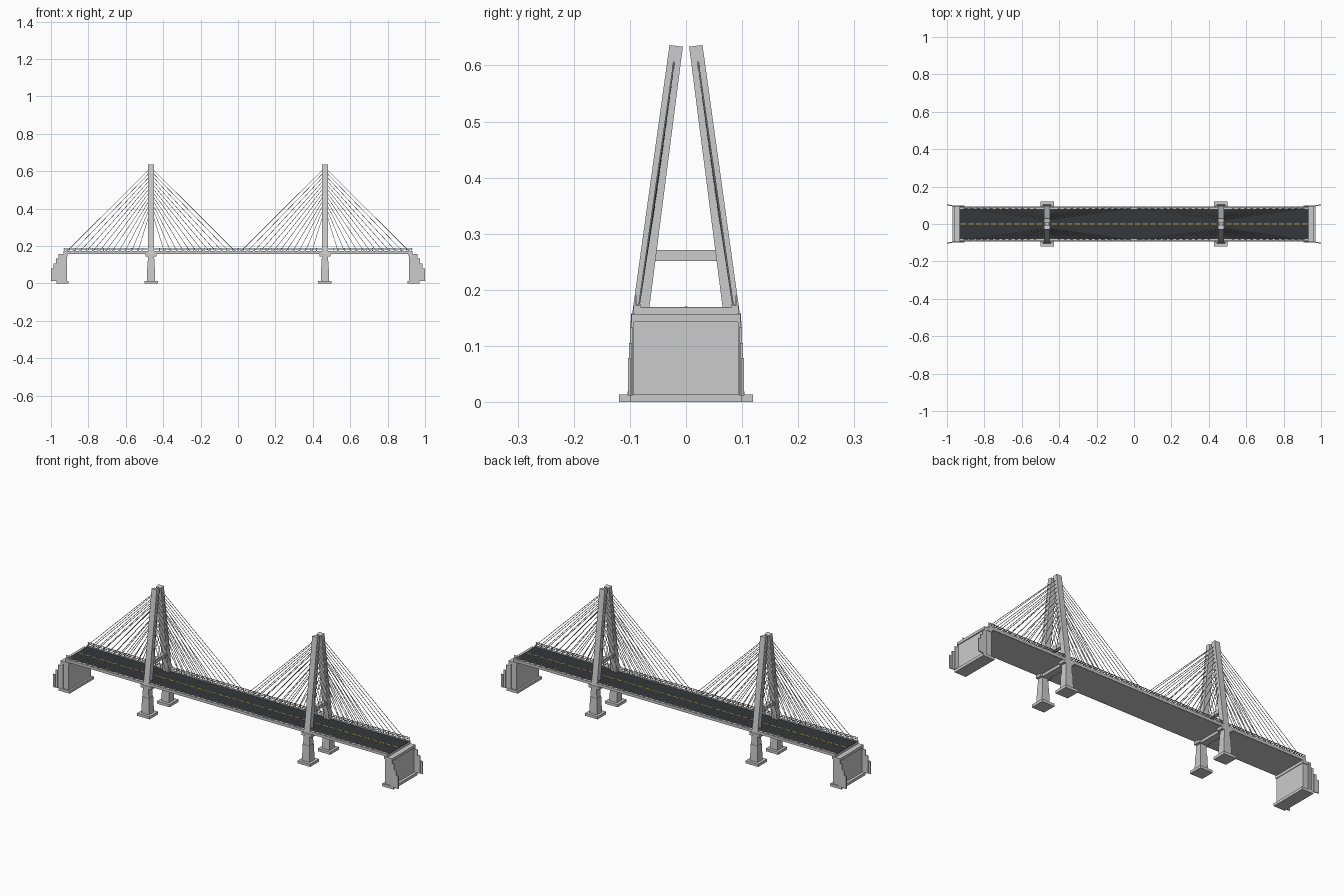
import bpy, bmesh, math
from mathutils import Vector

if "Cube" in bpy.data.objects:
    bpy.data.objects.remove(bpy.data.objects["Cube"])


def material(name, rgb):
    m = bpy.data.materials.new(name)
    m.diffuse_color = (*rgb, 1)
    m.use_nodes = True
    m.node_tree.nodes["Principled BSDF"].inputs["Base Color"].default_value = m.diffuse_color
    return m


def finish(name, bm, mat=None):
    bmesh.ops.recalc_face_normals(bm, faces=bm.faces)
    me = bpy.data.meshes.new(name)
    bm.to_mesh(me)
    bm.free()
    ob = bpy.data.objects.new(name, me)
    bpy.context.collection.objects.link(ob)
    if mat:
        me.materials.append(mat)
    return ob


# Tapered bar from p to q; 4 sides = box, more = round
def bar(bm, p, q, s0, s1=None, sides=4):
    p, q = Vector(p), Vector(q)
    s1 = s1 or s0
    axis = (q - p).normalized()
    ref = Vector((1, 0, 0)) if abs(axis.x) < 0.95 else Vector((0, 1, 0))
    v = axis.cross(ref).normalized()
    u = v.cross(axis)
    k = math.sqrt(0.5) if sides == 4 else 0.5
    rings = []
    for c, s in ((p, s0), (q, s1)):
        ring = []
        for i in range(sides):
            a = 2 * math.pi * (i + 0.5) / sides
            ring.append(bm.verts.new(c + u * s[0] * k * math.cos(a) + v * s[1] * k * math.sin(a)))
        rings.append(ring)
    bm.faces.new(rings[0])
    bm.faces.new(rings[1])
    for i in range(sides):
        j = (i + 1) % sides
        bm.faces.new((rings[0][i], rings[0][j], rings[1][j], rings[1][i]))


# Axis-aligned box given by its extents
def box(bm, x0, x1, y0, y1, z0, z1):
    cx, cy = (x0 + x1) / 2, (y0 + y1) / 2
    bar(bm, (cx, cy, z0), (cx, cy, z1), (abs(x1 - x0), abs(y1 - y0)))


asphalt = material("asphalt", (0.035, 0.04, 0.045))
yellow = material("yellow_paint", (0.65, 0.42, 0.05))

TX, END = 0.465, 0.932
DECK0, DECK1 = 0.157, 0.169
LEG_LOW, LEG_TOP = Vector((0, 0.082, 0.152)), Vector((0, 0.0175, 0.635))


def leg_point(z):
    return LEG_LOW.lerp(LEG_TOP, (z - LEG_LOW.z) / (LEG_TOP.z - LEG_LOW.z))


# Deck slab, kerbs and road
bm = bmesh.new()
box(bm, -END, END, -0.092, 0.092, DECK0, DECK1)
for s in (-1, 1):
    box(bm, -END, END, s * 0.081, s * 0.094, DECK0 + 0.001, DECK1 + 0.003)
finish("deck", bm)
bm = bmesh.new()
box(bm, -END, END, -0.081, 0.081, DECK1 - 0.002, DECK1 + 0.001)
finish("road", bm, asphalt)

# Dashed centre line
bm = bmesh.new()
n = 46
step = 2 * END / n
for i in range(n):
    x = -END + (i + 0.5) * step
    box(bm, x - step * 0.36, x + step * 0.36, -0.003, 0.003, DECK1, DECK1 + 0.0018)
finish("centre_line", bm, yellow)

# Railings
for s, side in ((-1, "front"), (1, "back")):
    bm = bmesh.new()
    y = s * 0.0895
    n = 62
    for i in range(n + 1):
        x = -END + 0.003 + i * (2 * END - 0.006) / n
        box(bm, x - 0.0015, x + 0.0015, y - 0.0015, y + 0.0015, DECK1, 0.19)
    for z in (0.181, 0.189):
        box(bm, -END, END, y - 0.0015, y + 0.0015, z - 0.0012, z + 0.0012)
    finish(side + "_railing", bm)

for t, label in ((-1, "left"), (1, "right")):
    cx = t * TX
    # Footings and piers
    bm = bmesh.new()
    for s in (-1, 1):
        y = s * 0.083
        box(bm, cx - 0.036, cx + 0.036, y - 0.036, y + 0.036, 0, 0.014)
        bar(bm, (cx, y, 0.014), (cx, y, 0.098), (0.045, 0.042), (0.039, 0.036))
        bar(bm, (cx, y, 0.098), (cx, y, 0.145), (0.036, 0.033), (0.034, 0.031))
    finish(label + "_piers", bm)
    # Cap beam under the deck
    bm = bmesh.new()
    box(bm, cx - 0.018, cx + 0.018, -0.07, 0.07, 0.143, DECK0)
    for s in (-1, 1):
        box(bm, cx - 0.03, cx + 0.03, s * 0.064, s * 0.098, 0.143, DECK0 + 0.001)
    finish(label + "_pier_cap", bm)
    # Leaning tower legs with cross beam
    bm = bmesh.new()
    for s in (-1, 1):
        a, b = LEG_LOW.copy(), LEG_TOP.copy()
        a.x = b.x = cx
        a.y *= s
        b.y *= s
        bar(bm, a, b, (0.032, 0.029), (0.03, 0.024))
    box(bm, cx - 0.01, cx + 0.01, -0.062, 0.062, 0.252, 0.271)
    finish(label + "_tower", bm)
    # Fan of stay cables
    bm = bmesh.new()
    n = 12
    for s in (-1, 1):
        for d in (-1, 1):
            for i in range(n):
                f = i / (n - 1)
                top = leg_point(0.40 + 0.22 * f)
                x = cx + d * (0.07 + 0.38 * f)
                low = Vector((x, s * 0.084, DECK1 + 0.002))
                bar(bm, low, (cx, s * top.y, top.z), (0.0028, 0.0028), sides=6)
                box(bm, x - 0.004, x + 0.004, s * 0.0815, s * 0.0865, DECK1, DECK1 + 0.006)
    finish(label + "_cables", bm)

    # Abutment with stepped, slightly flared wing walls
    bm = bmesh.new()
    box(bm, t * 0.905, t * 0.97, -0.1, 0.1, 0, 0.014)
    box(bm, t * 0.915, t * 0.955, -0.093, 0.093, 0.014, 0.145)
    box(bm, t * 0.912, t * 0.96, -0.096, 0.096, 0.143, DECK0)
    finish(label + "_abutment", bm)
    bm = bmesh.new()
    for s in (-1, 1):
        for i, top in enumerate((0.157, 0.133, 0.105, 0.079)):
            x0, y = 0.946 + i * 0.0135, 0.0925 + i * 0.002
            box(bm, t * x0, t * (x0 + 0.0135), s * y, s * (y + 0.005), 0.012, top)
    finish(label + "_wing_walls", bm)
